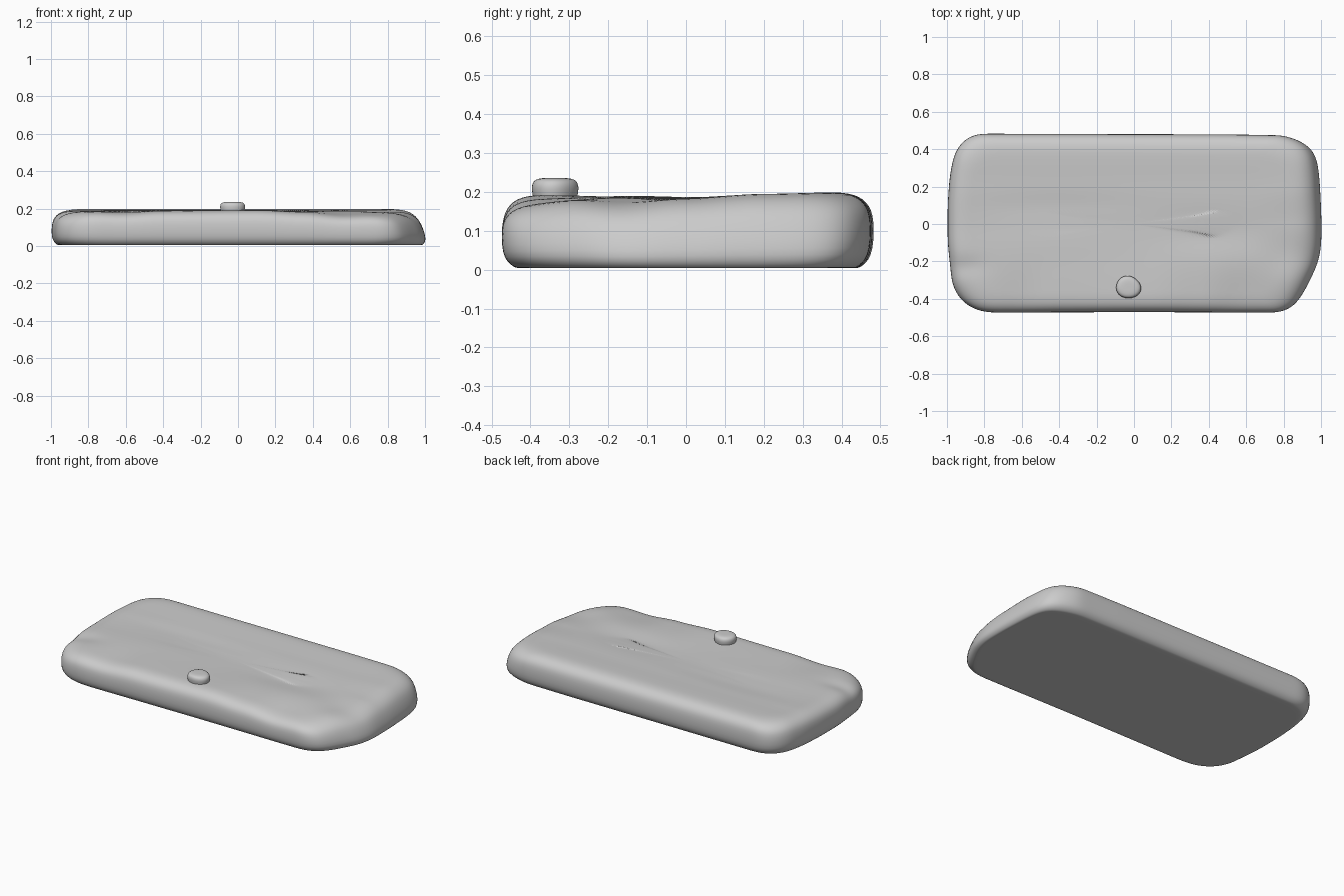
import bpy, bmesh, math
from mathutils import Vector

if "Cube" in bpy.data.objects:
    bpy.data.objects.remove(bpy.data.objects["Cube"])


def lerp_table(table, v):
    """Smooth interpolation through (position, value) pairs."""
    if v <= table[0][0]:
        return table[0][1]
    for (a, fa), (b, fb) in zip(table, table[1:]):
        if v <= b:
            t = (v - a) / (b - a)
            t = t * t * (3 - 2 * t)
            return fa + (fb - fa) * t
    return table[-1][1]


def bump(x, y, cx, cy, rx, ry):
    return math.exp(-((x - cx) / rx) ** 2 - ((y - cy) / ry) ** 2)


def resample(points, step):
    out = []
    for a, b in zip(points, points[1:] + points[:1]):
        a, b = Vector(a), Vector(b)
        n = max(1, round((b - a).length / step))
        out += [a.lerp(b, i / n) for i in range(n)]
    for _ in range(2):
        n = len(out)
        out = [out[i] * 0.5 + (out[i - 1] + out[(i + 1) % n]) * 0.25 for i in range(n)]
    return out


def loft(name, rings, subdivision):
    """Skin a stack of equal-length rings and cap both ends."""
    bm = bmesh.new()
    loops = [[bm.verts.new(p) for p in ring] for ring in rings]
    n = len(loops[0])
    for lo, hi in zip(loops, loops[1:]):
        for i in range(n):
            j = (i + 1) % n
            bm.faces.new((lo[i], lo[j], hi[j], hi[i]))
    bm.faces.new(loops[0][::-1])
    bm.faces.new(loops[-1])
    bmesh.ops.recalc_face_normals(bm, faces=bm.faces)
    mesh = bpy.data.meshes.new(name)
    bm.to_mesh(mesh)
    bm.free()
    mesh.polygons.foreach_set("use_smooth", [True] * len(mesh.polygons))
    obj = bpy.data.objects.new(name, mesh)
    bpy.context.collection.objects.link(obj)
    if subdivision:
        obj.modifiers.new("smooth", "SUBSURF").levels = subdivision
        obj.modifiers["smooth"].render_levels = subdivision
    return obj


# Stone slab: plan outline, counter-clockwise
OUTLINE = [
    (-0.78, -0.475), (0.0, -0.472), (0.79, -0.475), (0.86, -0.445), (0.91, -0.37),
    (0.98, -0.22), (1.0, -0.12), (1.0, 0.05), (0.99, 0.25), (0.975, 0.37),
    (0.93, 0.43), (0.82, 0.475), (0.5, 0.48), (-0.85, 0.484), (-0.92, 0.45),
    (-0.965, 0.38), (-0.99, 0.25), (-1.0, 0.1), (-1.0, -0.1), (-0.985, -0.24),
    (-0.975, -0.33), (-0.93, -0.41), (-0.86, -0.46)]

# Undulating heights along the front edge and along the right end
FRONT = [(-0.95, 0.168), (-0.8, 0.183), (-0.62, 0.176), (-0.4, 0.188), (0.1, 0.192),
         (0.35, 0.18), (0.57, 0.162), (0.72, 0.166), (0.88, 0.17)]
RIGHT = [(-0.46, 0.165), (-0.3, 0.178), (-0.17, 0.166), (0.0, 0.182), (0.2, 0.196), (0.4, 0.199)]
MIDDLE = [(-0.4, 0.191), (-0.05, 0.185), (0.2, 0.193), (0.38, 0.199)]


def slab_height(x, y):
    h = lerp_table(MIDDLE, y)
    front = lerp_table([(-0.46, 1), (-0.15, 0)], y)
    h += (lerp_table(FRONT, x) - h) * front
    end = lerp_table([(0.6, 0), (0.95, 0.9)], x)
    h += (lerp_table(RIGHT, y) - h) * end
    h -= 0.009 * bump(x, y, 0.35, -0.05, 0.25, 0.09)
    h -= 0.012 * bump(x, y, -0.93, -0.23, 0.12, 0.05)
    h -= 0.005 * bump(x, y, -0.4, 0.1, 0.4, 0.07)
    h += 0.004 * bump(x, y, -0.5, -0.1, 0.4, 0.1)
    return h


# Edge profile: fraction of height, inward offset
PROFILE = [(0.0, 0.3), (0.0, 0.06), (0.0, 0.042), (0.015, 0.033), (0.1, 0.014), (0.25, 0.003),
           (0.5, 0.0), (0.7, 0.003), (0.82, 0.012), (0.91, 0.028), (0.97, 0.05), (1.0, 0.085)]
PROFILE += [(1.0, 0.085 + 0.035 * i) for i in range(1, 11)]

plan = resample(OUTLINE, 0.035)
rings = []
for level, inset in PROFILE:
    ring = []
    for p in plan:
        x, y = p.x * (1 - inset), p.y * (1 - inset / 0.478)
        # the right end leans inward towards the top, the left end a little
        lean = 0.05 if p.x > 0 else 0.012
        x -= math.copysign(lean, p.x) * level ** 2 * lerp_table([(0.6, 0), (1.0, 1)], abs(p.x))
        if p.x > 0:
            x += 0.022 * (1 - level) ** 3 * lerp_table([(0.8, 0), (1.0, 1)], p.x) * (inset < 0.1)
        ring.append((x, y, 0.004 + level * (slab_height(x, y) - 0.004)))
    rings.append(ring)
loft("stone_slab", rings, 1)

# Small round pebble on the front edge
PEBBLE = [(0.8, 0.165), (0.93, 0.178), (0.97, 0.195), (1.0, 0.207), (0.99, 0.218), (0.92, 0.228),
          (0.75, 0.234), (0.45, 0.236), (0.15, 0.236)]
rings = []
for s, z in PEBBLE:
    ring = []
    for i in range(24):
        a = math.tau * i / 24
        r = 0.064 * s * (1 + 0.035 * math.cos(2 * a + 0.8) + 0.03 * math.cos(3 * a + 1))
        ring.append((-0.03 + 1.03 * r * math.cos(a), -0.338 + 0.97 * r * math.sin(a), z))
    rings.append(ring)
loft("round_pebble", rings, 1)
